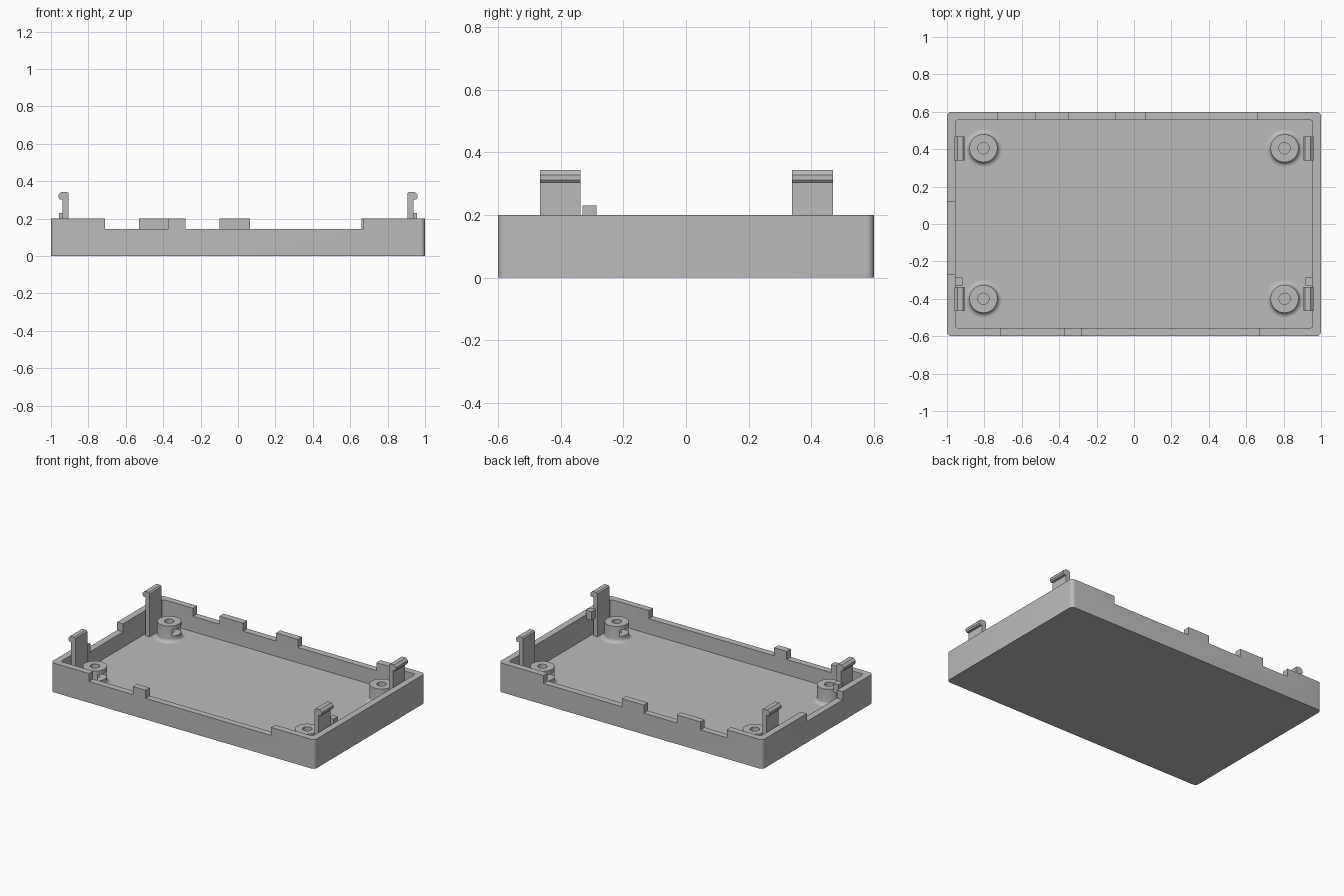
import bpy, bmesh, math

old = bpy.data.objects.get("Cube")
if old:
    bpy.data.objects.remove(old, do_unlink=True)

grey = bpy.data.materials.new("plain grey")
grey.use_nodes = True
colour = (0.5, 0.5, 0.5, 1)
grey.diffuse_color = colour
grey.node_tree.nodes["Principled BSDF"].inputs["Base Color"].default_value = colour

WALL, FLOOR, RIM, LOW = 0.045, 0.04, 0.2, 0.145
HALF_X, HALF_Y = 1.0, 0.6


def finish(name, bm):
    bmesh.ops.recalc_face_normals(bm, faces=bm.faces)
    mesh = bpy.data.meshes.new(name)
    bm.to_mesh(mesh)
    bm.free()
    mesh.materials.append(grey)
    ob = bpy.data.objects.new(name, mesh)
    bpy.context.collection.objects.link(ob)
    return ob


def extrude(name, points, direction):
    """Solid from a planar outline pushed along a direction."""
    bm = bmesh.new()
    face = bm.faces.new([bm.verts.new(p) for p in points])
    new = bmesh.ops.extrude_face_region(bm, geom=[face])["geom"]
    verts = [v for v in new if isinstance(v, bmesh.types.BMVert)]
    bmesh.ops.translate(bm, verts=verts, vec=direction)
    return finish(name, bm)


def box(name, x0, x1, y0, y1, z0, z1):
    return extrude(name, [(x0, y0, z0), (x1, y0, z0), (x1, y1, z0), (x0, y1, z0)],
                   (0, 0, z1 - z0))


def rounded_box(name, hx, hy, r, z0, z1, steps=6):
    points = []
    for quarter, (sx, sy) in enumerate([(1, 1), (-1, 1), (-1, -1), (1, -1)]):
        for i in range(steps + 1):
            a = math.pi / 2 * (quarter + i / steps)
            points.append((sx * (hx - r) + r * math.cos(a),
                           sy * (hy - r) + r * math.sin(a), z0))
    return extrude(name, points, (0, 0, z1 - z0))


def cut(ob, cutter):
    """Subtract the cutter for good, then discard it."""
    cutter.hide_render = True
    mod = ob.modifiers.new("cut", "BOOLEAN")
    mod.operation = "DIFFERENCE"
    mod.solver = "EXACT"
    mod.object = cutter
    deps = bpy.context.evaluated_depsgraph_get()
    mesh = bpy.data.meshes.new_from_object(ob.evaluated_get(deps))
    ob.modifiers.clear()
    ob.data = mesh
    bpy.data.objects.remove(cutter, do_unlink=True)


def smooth(ob):
    bpy.ops.object.select_all(action="DESELECT")
    ob.select_set(True)
    bpy.context.view_layer.objects.active = ob
    bpy.ops.object.shade_smooth_by_angle(angle=math.radians(30))


# Open tray with a rounded outline
tray = rounded_box("tray", HALF_X, HALF_Y, 0.025, 0, RIM)
cut(tray, rounded_box("cavity", HALF_X - WALL, HALF_Y - WALL, 0.01, FLOOR, RIM + 0.1))

# Lowered stretches of the rim: front, back and right walls
for x0, x1 in [(-0.71, -0.375), (-0.28, 0.67)]:
    cut(tray, box("front_notch", x0, x1, -0.7, -0.53, LOW, 0.3))
for x0, x1 in [(-0.73, -0.53), (-0.35, -0.1), (0.065, 0.66)]:
    cut(tray, box("back_notch", x0, x1, 0.53, 0.7, LOW, 0.3))
cut(tray, box("side_notch", -1.1, -0.93, -0.27, 0.12, LOW, 0.3))
smooth(tray)


def screw_post(name, x, y):
    """Turned post with a flared foot, screw hole and inward nut slot."""
    r, foot, top, hole = 0.075, 0.1, 0.15, 0.03
    fillet = foot - r
    profile = [(0, FLOOR - 0.01), (foot, FLOOR - 0.01)]
    for i in range(6):
        a = math.pi / 2 * i / 5
        profile.append((foot - fillet * math.sin(a),
                        FLOOR + fillet * (1 - math.cos(a))))
    profile += [(r, top), (hole, top), (hole, 0.06), (0, 0.06)]
    bm = bmesh.new()
    verts = [bm.verts.new((p, 0, z)) for p, z in profile]
    edges = [bm.edges.new(pair) for pair in zip(verts, verts[1:])]
    bmesh.ops.spin(bm, geom=verts + edges, axis=(0, 0, 1), cent=(0, 0, 0),
                   angle=math.tau, steps=40, use_duplicate=False)
    bmesh.ops.remove_doubles(bm, verts=bm.verts, dist=0.0005)
    post = finish(name, bm)
    inward = -1 if x > 0 else 1
    near, far = sorted((-0.05 * inward, 0.12 * inward))
    cut(post, box("nut_slot", near, far, -0.05, 0.05, 0.08, 0.122))
    post.location = (x, y, 0)
    smooth(post)


# Hook outline: slim stem with a bevelled lip facing outward
hook = [(0.907, 0.03), (0.938, 0.03), (0.938, 0.303), (0.953, 0.303),
        (0.96, 0.312), (0.96, 0.328), (0.945, 0.343), (0.915, 0.343), (0.907, 0.335)]

for side, sx in (("left", 1), ("right", -1)):
    for end, y in (("front", -0.4), ("back", 0.405)):
        screw_post(f"{end}_{side}_screw_post", sx * 0.805, y)
        extrude(f"{end}_{side}_snap_clip",
                [(sx * x, y - 0.066, z) for x, z in hook], (0, 0.13, 0))
    # Little locating block on the inside of each short wall
    x0, x1 = sorted((sx * 0.917, sx * 0.956))
    box(f"{side}_locating_block", x0, x1, -0.33, -0.285, 0.17, 0.23)
